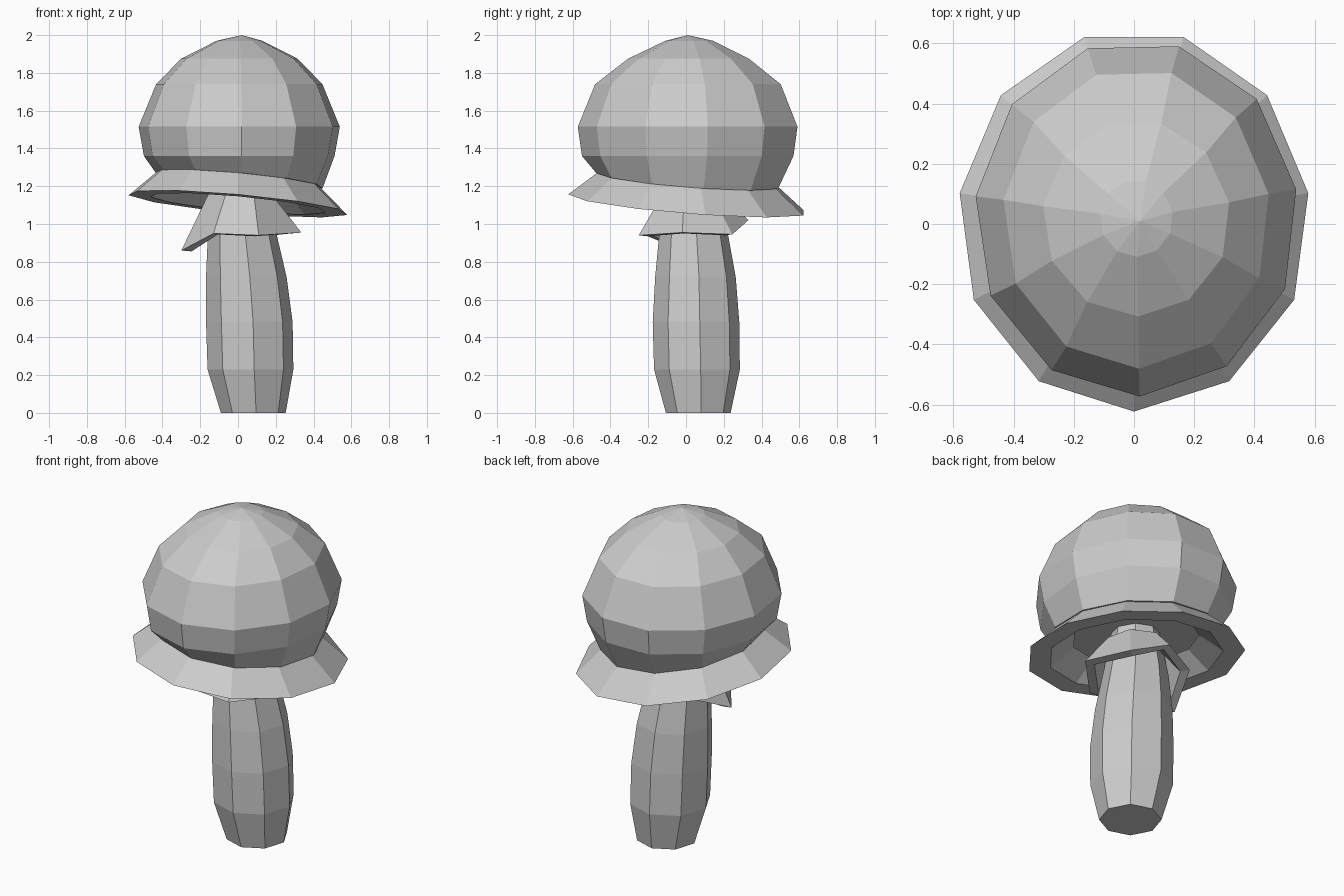
import bpy
import bmesh
from math import sin, cos, pi
from mathutils import Vector

cube = bpy.data.objects.get("Cube")
if cube:
    bpy.data.objects.remove(cube)

grey = bpy.data.materials.new("plain grey")
grey.use_nodes = True
grey.diffuse_color = (0.6, 0.6, 0.6, 1)
grey.node_tree.nodes["Principled BSDF"].inputs["Base Color"].default_value = (0.6, 0.6, 0.6, 1)


def ring(sides, cx, cy, z, rx, ry, tilt=(0, 0), turn=0):
    """Polygon with a corner at the front, lying on a tilted plane."""
    points = []
    for i in range(sides):
        a = -pi / 2 + turn + 2 * pi * i / sides
        x, y = cx + rx * cos(a), cy + ry * sin(a)
        points.append(Vector((x, y, z + tilt[0] * x + tilt[1] * y)))
    return points


def loft(name, rings, caps=False, loop=False, tip=None):
    """Join rings with flat quads, closing the ends, the profile or a pointed top."""
    bm = bmesh.new()
    rows = [[bm.verts.new(p) for p in r] for r in rings]
    pairs = list(zip(rows, rows[1:]))
    if loop:
        pairs.append((rows[-1], rows[0]))
    for low, high in pairs:
        n = len(low)
        for i in range(n):
            j = (i + 1) % n
            bm.faces.new((low[i], low[j], high[j], high[i]))
    if caps:
        bm.faces.new(rows[0][::-1])
        top = bm.faces.new(rows[-1])
        if tip:
            bmesh.ops.poke(bm, faces=[top])["verts"][0].co = tip
    bmesh.ops.recalc_face_normals(bm, faces=bm.faces)
    mesh = bpy.data.meshes.new(name)
    bm.to_mesh(mesh)
    bm.free()
    mesh.materials.append(grey)
    obj = bpy.data.objects.new(name, mesh)
    bpy.context.collection.objects.link(obj)


# Stem: bulging, slightly leaning, eight sides
stem = [(0.081, 0.065, 0, 0.172), (0.066, 0.058, 0.23, 0.228),
        (0.06, 0.053, 0.48, 0.23), (0.044, 0.05, 0.72, 0.214),
        (0.022, 0.04, 0.95, 0.182), (0.01, 0.025, 1.25, 0.13)]
loft("stem", [ring(8, x, y, z, r, r, turn=0.087) for x, y, z, r in stem], caps=True)

# Cap: eleven-sided dome, level rings above a tilted bottom edge
lean = (-0.09, -0.078)
dome = [(1.36, 0.51, 0.57), (1.515, 0.538, 0.592),
        (1.74, 0.445, 0.5), (1.875, 0.312, 0.326), (1.97, 0.122, 0.128)]
rings = [ring(11, 0.008, 0.014, 1.235, 0.445, 0.49, lean, 0.02)]
rings += [ring(11, 0.008, 0.019, z, rx, ry, turn=0.02) for z, rx, ry in dome]
loft("cap", rings, caps=True, tip=Vector((0.02, 0.01, 2)))

# Brim: tilted flaring skirt with a flat lower lip
brim = [(1.108, 1.0), (1.108, 0.8), (1.215, 0.58), (1.25, 0.73)]
loft("brim", [ring(11, 0, 0.012, z, 0.585 * s, 0.635 * s, lean) for z, s in brim], loop=True)

# Collar: ragged hanging ring around the stem, one corner drooping
hem = [(-0.13, -0.24, 0.95), (0.11, -0.25, 0.94), (0.335, -0.02, 0.955),
       (0.23, 0.245, 0.945), (0.02, 0.33, 1.02), (-0.2, 0.24, 0.98), (-0.3, -0.01, 0.86)]
hem = [Vector(p) for p in hem]
inset = [Vector((p.x * 0.82, p.y * 0.82 + 0.005, p.z - 0.005)) for p in hem]
neck = ring(7, 0.01, 0.03, 1.16, 0.17, 0.17, turn=-0.45)
neck_inside = ring(7, 0.01, 0.03, 1.13, 0.12, 0.12, turn=-0.45)
loft("collar", [hem, neck, neck_inside, inset], loop=True)
